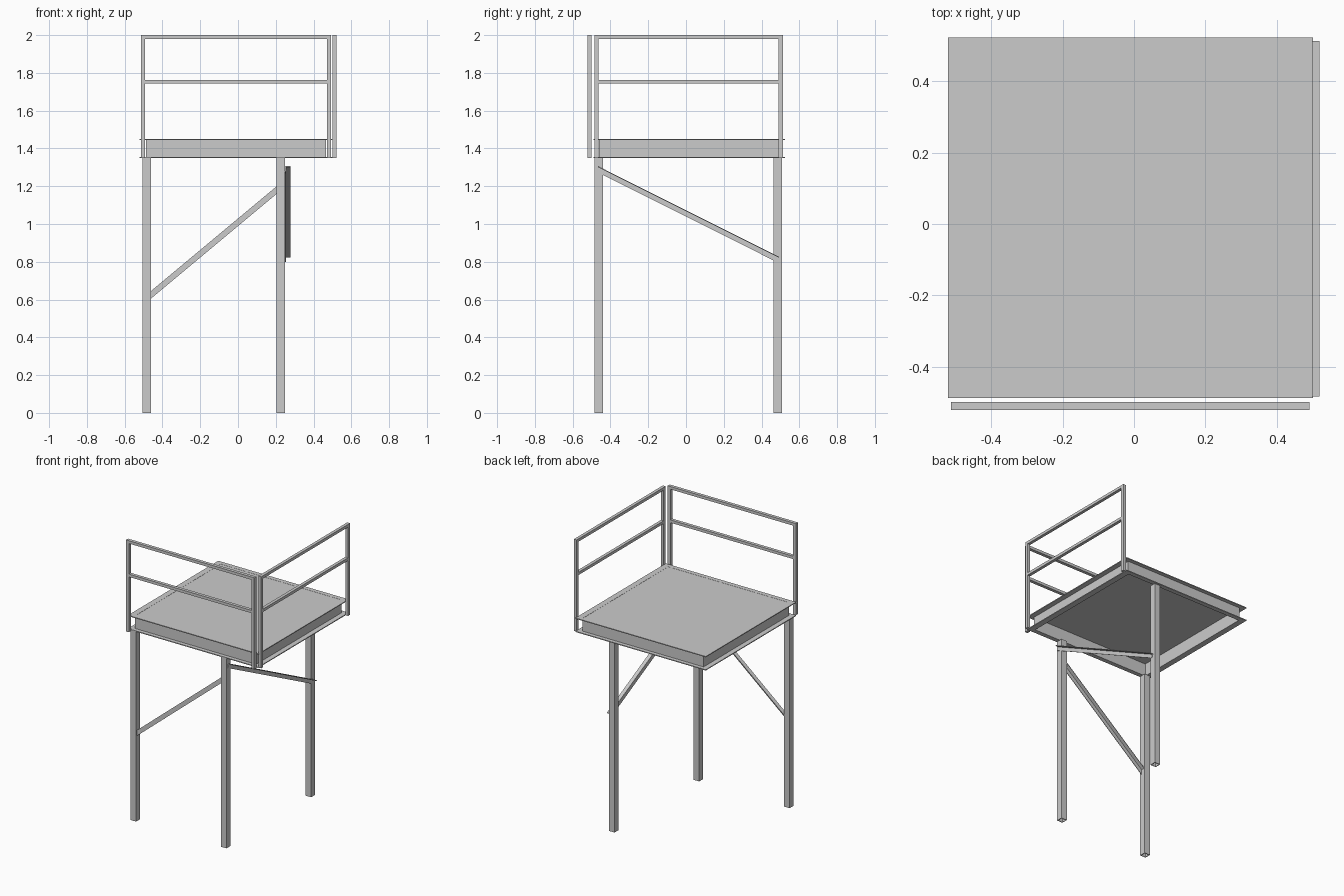
import bpy, bmesh
from mathutils import Vector

if "Cube" in bpy.data.objects:
    bpy.data.objects.remove(bpy.data.objects["Cube"])


def finish(name, bm):
    bmesh.ops.recalc_face_normals(bm, faces=bm.faces)
    mesh = bpy.data.meshes.new(name)
    bm.to_mesh(mesh)
    bm.free()
    obj = bpy.data.objects.new(name, mesh)
    bpy.context.collection.objects.link(obj)
    return obj


def box(name, x0, x1, y0, y1, z0, z1):
    bm = bmesh.new()
    bmesh.ops.create_cube(bm, size=1)
    for v in bm.verts:
        v.co = ((x0 + x1) / 2 + v.co.x * (x1 - x0),
                (y0 + y1) / 2 + v.co.y * (y1 - y0),
                (z0 + z1) / 2 + v.co.z * (z1 - z0))
    return finish(name, bm)


def loft(name, rings, closed):
    """Skin matching rings; closed joins last to first, otherwise the ends are capped."""
    bm = bmesh.new()
    vs = [[bm.verts.new(p) for p in r] for r in rings]
    n = len(vs[0])
    for i in range(len(vs) if closed else len(vs) - 1):
        a, b = vs[i], vs[(i + 1) % len(vs)]
        for k in range(n):
            bm.faces.new((a[k], a[(k + 1) % n], b[(k + 1) % n], b[k]))
    if not closed:
        bm.faces.new(vs[0])
        bm.faces.new(vs[-1])
    return finish(name, bm)


# Mitred channel frame, open side facing outward
t, zb, zt = 0.006, 1.35, 1.45
channel = [(0, zb), (1, zb), (1, zb + t), (0.15, zb + t),
           (0.15, zt - t), (1, zt - t), (1, zt), (0, zt)]
corners = [(-0.48, -0.457, -1, -1), (0.46, -0.457, 1, -1),
           (0.46, 0.492, 1, 1), (-0.48, 0.492, -1, 1)]
loft("channel_frame",
     [[(x + sx * 0.042 * d, y + sy * 0.032 * d, z) for d, z in channel]
      for x, y, sx, sy in corners], True)

# Deck plate
box("deck_plate", -0.48, 0.46, -0.457, 0.492, 1.44, 1.449)

# Three hollow square legs
s, w = 0.0225, 0.018


def square(x, y, h, z):
    return [(x - h, y - h, z), (x + h, y - h, z), (x + h, y + h, z), (x - h, y + h, z)]


for name, x, y in (("front_left_leg", -0.483, -0.463),
                   ("front_right_leg", 0.227, -0.463),
                   ("back_right_leg", 0.227, 0.487)):
    loft(name, [square(x, y, s, 0), square(x, y, s, 1.352),
                square(x, y, w, 1.352), square(x, y, w, 0)], True)

# Angle-iron braces: a flat web with a flange along the top edge
angle = [(0, 0), (0.004, 0), (0.004, -0.004), (0.004, -0.034), (0, -0.034)]


def l_section(depth, height):
    return [(0, 0), (depth, 0), (depth, -0.005), (0.004, -0.005),
            (0.004, -height), (0, -height)]


loft("front_brace",
     [[(x, -0.475 + d, z + h) for d, h in l_section(0.03, 0.04)]
      for x, z in ((-0.461, 0.645), (0.205, 1.2))], False)

start, end = Vector((0.25, -0.465, 1.306)), Vector((0.25, 0.493, 0.826))
along = (end - start).normalized()
up = Vector((1, 0, 0)).cross(along)
loft("right_brace",
     [[p + Vector((d, 0, 0)) + up * h for d, h in l_section(0.027, 0.03)]
      for p in (start, end)], False)


# Guard rails: two posts, a top rail and a middle rail
def guard(side, a0, a1, b0, b1, along_x):
    def bar(name, u0, u1, z0, z1):
        if along_x:
            box(name, u0, u1, b0, b1, z0, z1)
        else:
            box(name, b0, b1, u0, u1, z0, z1)
    p = 0.022
    bar(side + "_rail_post_a", a0, a0 + p, 1.35, 2.0)
    bar(side + "_rail_post_b", a1 - p, a1, 1.35, 2.0)
    bar(side + "_top_rail", a0 + p, a1 - p, 1.98, 2.0)
    bar(side + "_middle_rail", a0 + p, a1 - p, 1.743, 1.763)


guard("front", -0.514, 0.493, -0.522, -0.499, True)
guard("right", -0.484, 0.513, 0.499, 0.521, False)
